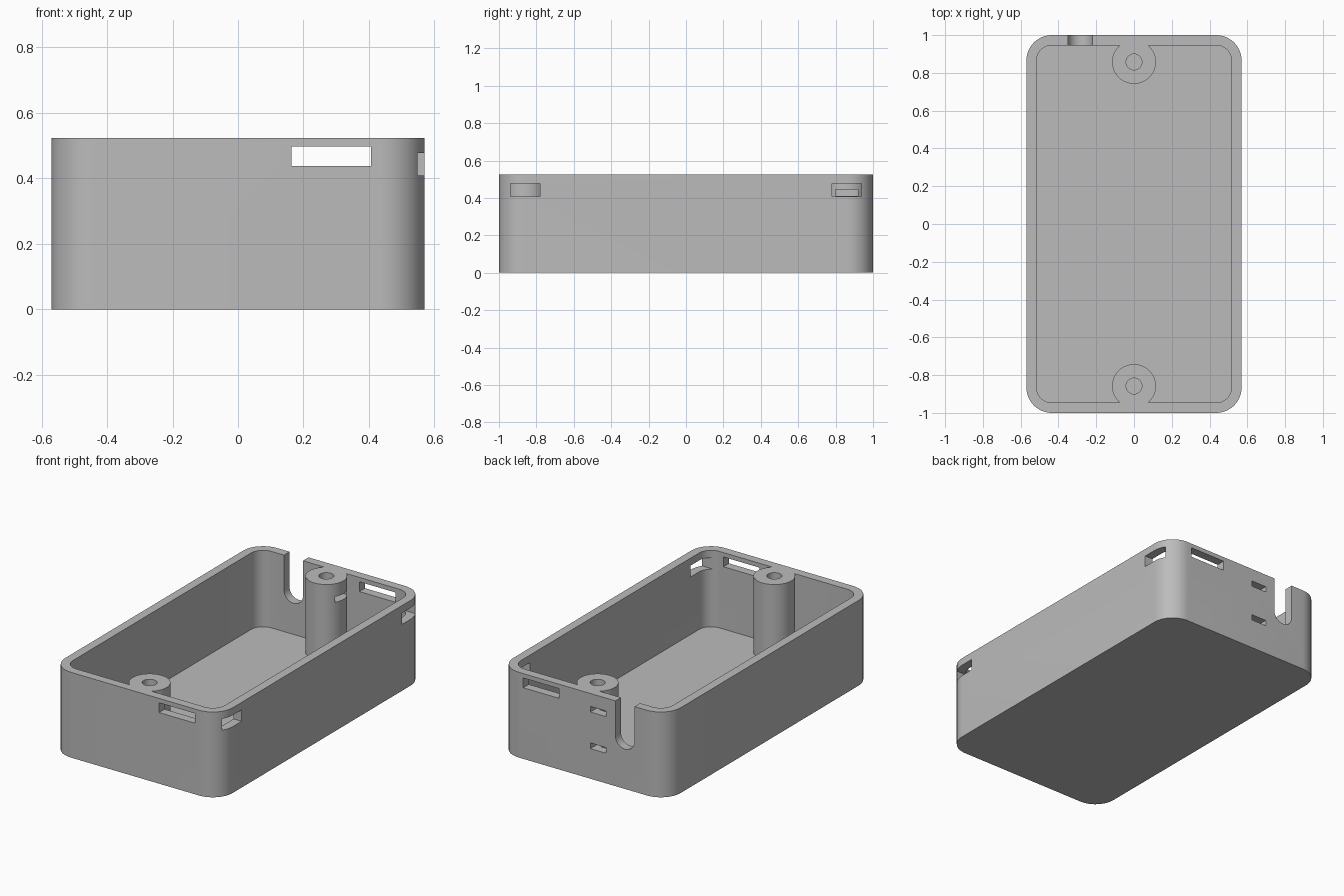
import bpy
import bmesh
from math import cos, sin, pi
from mathutils import Matrix, Vector

if "Cube" in bpy.data.objects:
    bpy.data.objects.remove(bpy.data.objects["Cube"], do_unlink=True)

HALF_X, HALF_Y, HEIGHT = 0.57, 1.0, 0.524
WALL, RADIUS = 0.054, 0.135
POST_Y = 0.858

grey = bpy.data.materials.new("grey plastic")
grey.use_nodes = True
colour = (0.5, 0.5, 0.5, 1)
grey.diffuse_color = colour
grey.node_tree.nodes["Principled BSDF"].inputs["Base Color"].default_value = colour


def make_object(name, bm):
    bmesh.ops.recalc_face_normals(bm, faces=bm.faces)
    mesh = bpy.data.meshes.new(name)
    bm.to_mesh(mesh)
    bm.free()
    mesh.materials.append(grey)
    obj = bpy.data.objects.new(name, mesh)
    bpy.context.collection.objects.link(obj)
    return obj


def rounded_prism(name, hx, hy, r, z0, z1, steps=12):
    bm = bmesh.new()
    verts = []
    for k, (sx, sy) in enumerate([(1, 1), (-1, 1), (-1, -1), (1, -1)]):
        for i in range(steps + 1):
            a = (k + i / steps) * pi / 2
            verts.append(bm.verts.new((sx * (hx - r) + r * cos(a),
                                       sy * (hy - r) + r * sin(a), z0)))
    base = bm.faces.new(verts)
    top = bmesh.ops.extrude_face_region(bm, geom=[base])["geom"]
    bmesh.ops.translate(bm, vec=(0, 0, z1 - z0),
                        verts=[v for v in top if isinstance(v, bmesh.types.BMVert)])
    return make_object(name, bm)


def box(name, xs, ys, zs):
    bm = bmesh.new()
    bmesh.ops.create_cube(bm, size=1)
    lo, hi = (Vector(c) for c in zip(xs, ys, zs))
    bmesh.ops.scale(bm, vec=hi - lo, verts=bm.verts)
    bmesh.ops.translate(bm, vec=(lo + hi) / 2, verts=bm.verts)
    return make_object(name, bm)


def cylinder(name, r, centre, depth, axis="Z"):
    bm = bmesh.new()
    turn = Matrix.Rotation(pi / 2, 4, "X") if axis == "Y" else Matrix()
    bmesh.ops.create_cone(bm, cap_ends=True, segments=48, radius1=r, radius2=r,
                          depth=depth, matrix=Matrix.Translation(centre) @ turn)
    return make_object(name, bm)


def subtract(target, cutters):
    # Cut each helper away, bake the result, then discard the helper
    for cutter in cutters:
        cutter.hide_render = True
        mod = target.modifiers.new("cut", "BOOLEAN")
        mod.operation, mod.solver, mod.object = "DIFFERENCE", "EXACT", cutter
        graph = bpy.context.evaluated_depsgraph_get()
        mesh = bpy.data.meshes.new_from_object(target.evaluated_get(graph))
        target.modifiers.clear()
        target.data = mesh
        bpy.data.objects.remove(cutter, do_unlink=True)


# Cavity, with the two screw posts left standing in it
cavity = rounded_prism("cavity", HALF_X - WALL, HALF_Y - WALL, RADIUS - WALL, WALL, 0.6)
subtract(cavity, [cylinder("post", 0.116, (0, s * POST_Y, 0.3), 0.9) for s in (-1, 1)])

# Open case
case = rounded_prism("case_shell", HALF_X, HALF_Y, RADIUS, 0, HEIGHT)
cuts = [cavity]

for s in (-1, 1):
    # Screw holes, end wall slots and side catches near the corners
    cuts.append(cylinder("screw_hole", 0.042, (0, s * POST_Y, 0.4), 0.5))
    cuts.append(box("end_slot", (0.163, 0.407), sorted((s * 0.92, s * 1.1)), (0.437, 0.497)))
    cuts.append(box("side_catch", (0.4, 0.7), sorted((s * 0.78, s * 0.938)), (0.408, 0.478)))

# Cable notch with a round bottom
cuts.append(box("cable_notch", (-0.35, -0.22), (0.92, 1.1), (0.31, 0.7)))
cuts.append(cylinder("notch_bottom", 0.065, (-0.285, 1.01, 0.31), 0.18, "Y"))

# Tie holes beside the notch, the upper one turning through the post
for z in (0.41, 0.185):
    cuts.append(box("tie_hole", (-0.155, -0.05), (0.9, 1.1), (z, z + 0.035)))
cuts.append(box("tie_tunnel", (-0.155, 0.2), (0.8, 0.92), (0.41, 0.445)))
subtract(case, cuts)

case.data.materials.clear()
case.data.materials.append(grey)
for face in case.data.polygons:
    face.material_index = 0

bpy.ops.object.select_all(action="DESELECT")
case.select_set(True)
bpy.context.view_layer.objects.active = case
bpy.ops.object.shade_smooth_by_angle(angle=pi / 6)
